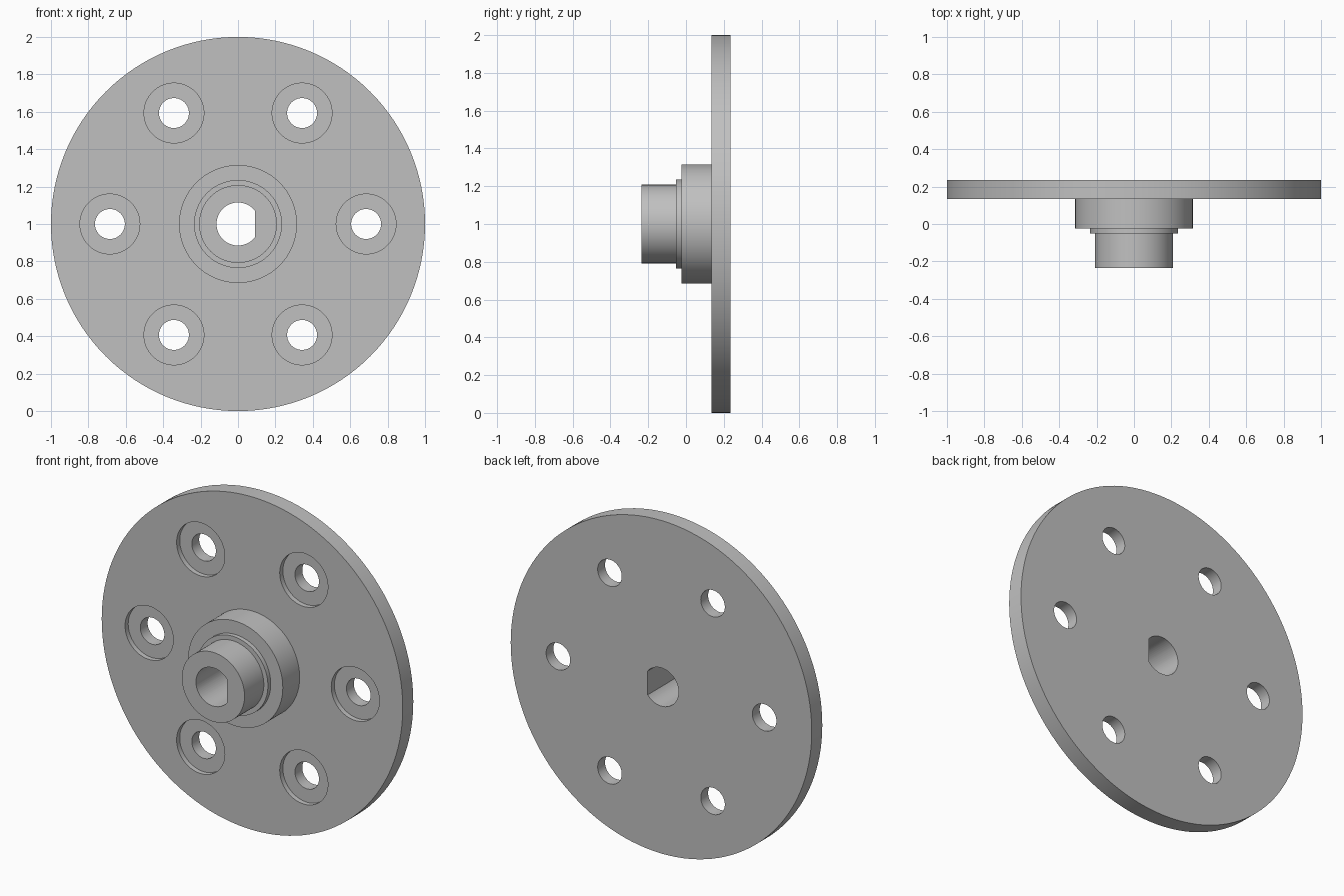
import bpy, bmesh, math

if "Cube" in bpy.data.objects:
    bpy.data.objects.remove(bpy.data.objects["Cube"])

metal = bpy.data.materials.new("grey metal")
metal.diffuse_color = (0.53, 0.53, 0.53, 1)
metal.use_nodes = True
metal.node_tree.nodes["Principled BSDF"].inputs["Base Color"].default_value = metal.diffuse_color


def prism(bm, outline, y0, y1):
    """Extrude an (x, z) outline from y0 to y1."""
    base = bm.faces.new([bm.verts.new((x, y0, z)) for x, z in outline])
    top = bmesh.ops.extrude_face_region(bm, geom=[base])["geom"]
    bmesh.ops.translate(bm, vec=(0, y1 - y0, 0),
                        verts=[v for v in top if isinstance(v, bmesh.types.BMVert)])


def circle(r, cx=0, cz=1, n=64):
    return [(cx + r * math.cos(2 * math.pi * i / n),
             cz + r * math.sin(2 * math.pi * i / n)) for i in range(n)]


def finish(name, bm):
    bmesh.ops.recalc_face_normals(bm, faces=bm.faces)
    mesh = bpy.data.meshes.new(name)
    bm.to_mesh(mesh)
    bm.free()
    mesh.materials.append(metal)
    obj = bpy.data.objects.new(name, mesh)
    bpy.context.collection.objects.link(obj)
    return obj


# Flange plate with stepped hub, turned from one half-profile (radius, y)
profile = [(0, 0.235), (1, 0.235), (1, 0.135), (0.315, 0.135), (0.315, -0.025),
           (0.235, -0.025), (0.235, -0.052), (0.208, -0.052), (0.208, -0.235), (0, -0.235)]
bm = bmesh.new()
verts = [bm.verts.new((r, y, 1)) for r, y in profile]
edges = [bm.edges.new(pair) for pair in zip(verts, verts[1:])]
bmesh.ops.spin(bm, geom=verts + edges, cent=(0, 0, 1), axis=(0, 1, 0),
               angle=2 * math.pi, steps=128, use_duplicate=False)
bmesh.ops.remove_doubles(bm, verts=bm.verts, dist=1e-4)
flange = finish("flange_hub", bm)

# D-shaped shaft bore
bm = bmesh.new()
R, FLAT = 0.115, 0.09
a = math.acos(FLAT / R)
steps = 56
prism(bm, [(R * math.cos(a + (2 * math.pi - 2 * a) * i / steps),
            1 + R * math.sin(a + (2 * math.pi - 2 * a) * i / steps))
           for i in range(steps + 1)], -0.4, 0.4)
bore = finish("bore_cutter", bm)

# Six bolt holes and their counterbores
holes, sinks = bmesh.new(), bmesh.new()
for k in range(6):
    t = k * math.pi / 3
    cx, cz = 0.685 * math.cos(t), 1 + 0.685 * math.sin(t)
    prism(holes, circle(0.08, cx, cz), 0.0, 0.4)
    prism(sinks, circle(0.16, cx, cz), 0.0, 0.165)
cutters = [bore, finish("bolt_hole_cutter", holes), finish("counterbore_cutter", sinks)]

# Cut the openings, then remove the cutters
bpy.context.view_layer.objects.active = flange
flange.select_set(True)
for cutter in cutters:
    cutter.hide_render = True
    mod = flange.modifiers.new(cutter.name, "BOOLEAN")
    mod.operation = "DIFFERENCE"
    mod.solver = "EXACT"
    mod.object = cutter
    bpy.ops.object.modifier_apply(modifier=mod.name)
for cutter in cutters:
    bpy.data.objects.remove(cutter)

bpy.ops.object.shade_smooth_by_angle(angle=math.radians(30))
